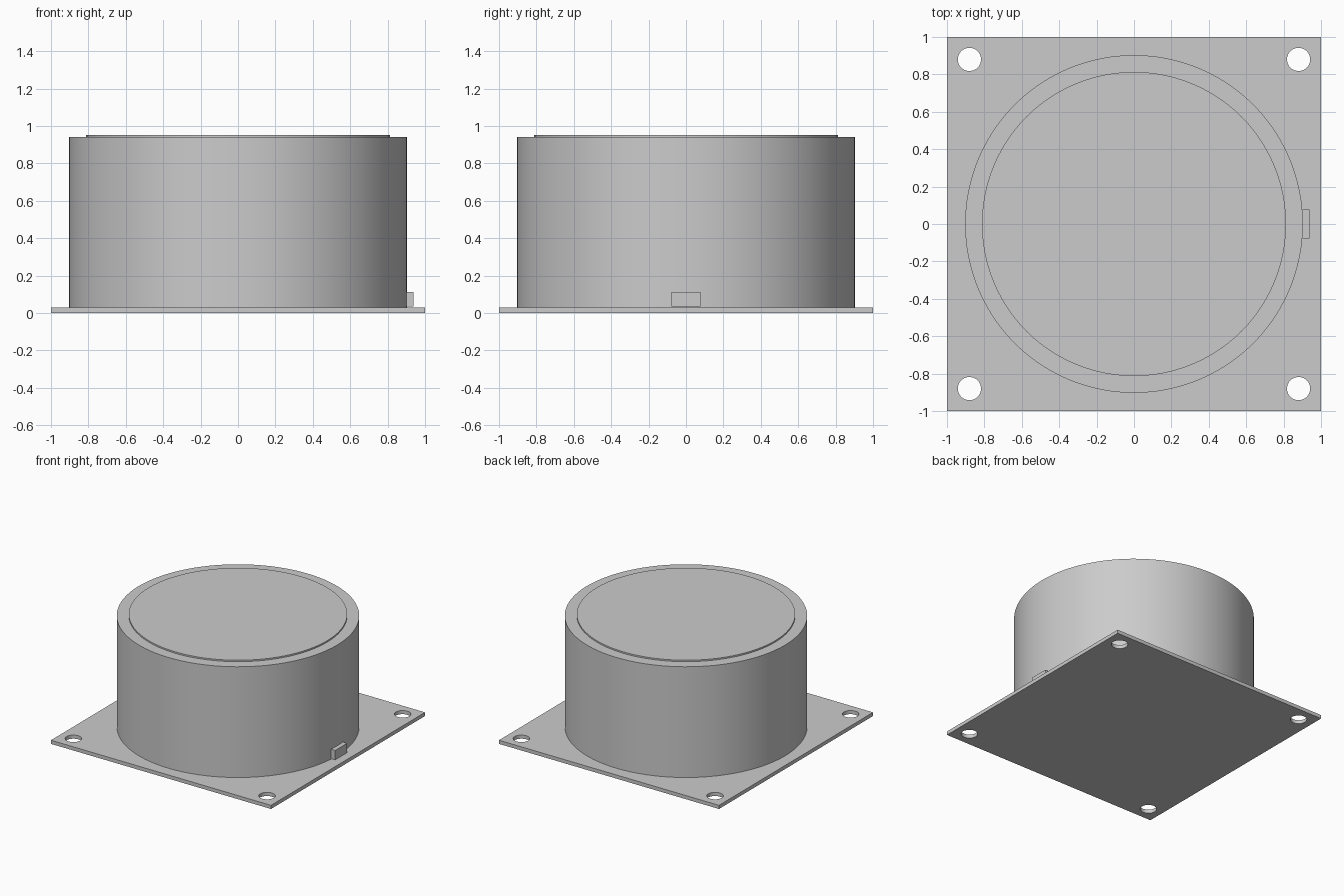
import bpy
import math

cube = bpy.data.objects.get("Cube")
if cube:
    bpy.data.objects.remove(cube)

GREY = (0.6, 0.6, 0.6, 1.0)
PLATE_TOP = 0.03
HOLE_POS, HOLE_RADIUS = 0.88, 0.062

grey = bpy.data.materials.new("plain grey")
grey.use_nodes = True
grey.diffuse_color = GREY
grey.node_tree.nodes["Principled BSDF"].inputs["Base Color"].default_value = GREY


def finish(obj, name):
    obj.name = name
    obj.data.materials.clear()
    obj.data.materials.append(grey)
    bpy.ops.object.select_all(action='DESELECT')
    obj.select_set(True)
    bpy.context.view_layer.objects.active = obj
    bpy.ops.object.shade_smooth_by_angle(angle=math.radians(30))
    return obj


def cylinder(name, radius, z0, z1):
    bpy.ops.mesh.primitive_cylinder_add(
        vertices=96, radius=radius, depth=z1 - z0, location=(0, 0, (z0 + z1) / 2))
    return finish(bpy.context.object, name)


def box(name, low, high):
    centre = [(a + b) / 2 for a, b in zip(low, high)]
    bpy.ops.mesh.primitive_cube_add(size=1, location=centre)
    obj = bpy.context.object
    obj.scale = [b - a for a, b in zip(low, high)]
    bpy.ops.object.transform_apply(location=False, rotation=False, scale=True)
    return finish(obj, name)


def add_loop(curve, points):
    spline = curve.splines.new('POLY')
    spline.points.add(len(points) - 1)
    for point, (x, y) in zip(spline.points, points):
        point.co = (x, y, 0, 1)
    spline.use_cyclic_u = True


# Square mounting plate: filled outline with four round screw holes
corners = [(-1, -1), (1, -1), (1, 1), (-1, 1)]
outline = bpy.data.curves.new("mounting_plate", 'CURVE')
outline.dimensions = '2D'
outline.fill_mode = 'BOTH'
outline.extrude = PLATE_TOP / 2
add_loop(outline, corners)
for sx, sy in corners:
    angles = [math.tau * i / 40 for i in range(40)]
    add_loop(outline, [(sx * HOLE_POS + HOLE_RADIUS * math.cos(a),
                        sy * HOLE_POS + HOLE_RADIUS * math.sin(a)) for a in angles])
plate = bpy.data.objects.new("mounting_plate", outline)
plate.location.z = PLATE_TOP / 2
bpy.context.collection.objects.link(plate)
bpy.ops.object.select_all(action='DESELECT')
plate.select_set(True)
bpy.context.view_layer.objects.active = plate
bpy.ops.object.convert(target='MESH')
plate = bpy.context.object
# Weld the caps to the rims
bpy.ops.object.mode_set(mode='EDIT')
bpy.ops.mesh.select_all(action='SELECT')
bpy.ops.mesh.remove_doubles(threshold=0.0001)
bpy.ops.mesh.normals_make_consistent(inside=False)
bpy.ops.object.mode_set(mode='OBJECT')
finish(plate, "mounting_plate")

# Round housing with a thin raised lid
cylinder("drum_body", 0.903, PLATE_TOP, 0.94)
cylinder("raised_lid", 0.813, 0.94, 0.952)

# Small connector on the left side of the drum
box("side_connector", (0.9, -0.078, 0.035), (0.938, 0.078, 0.112))
